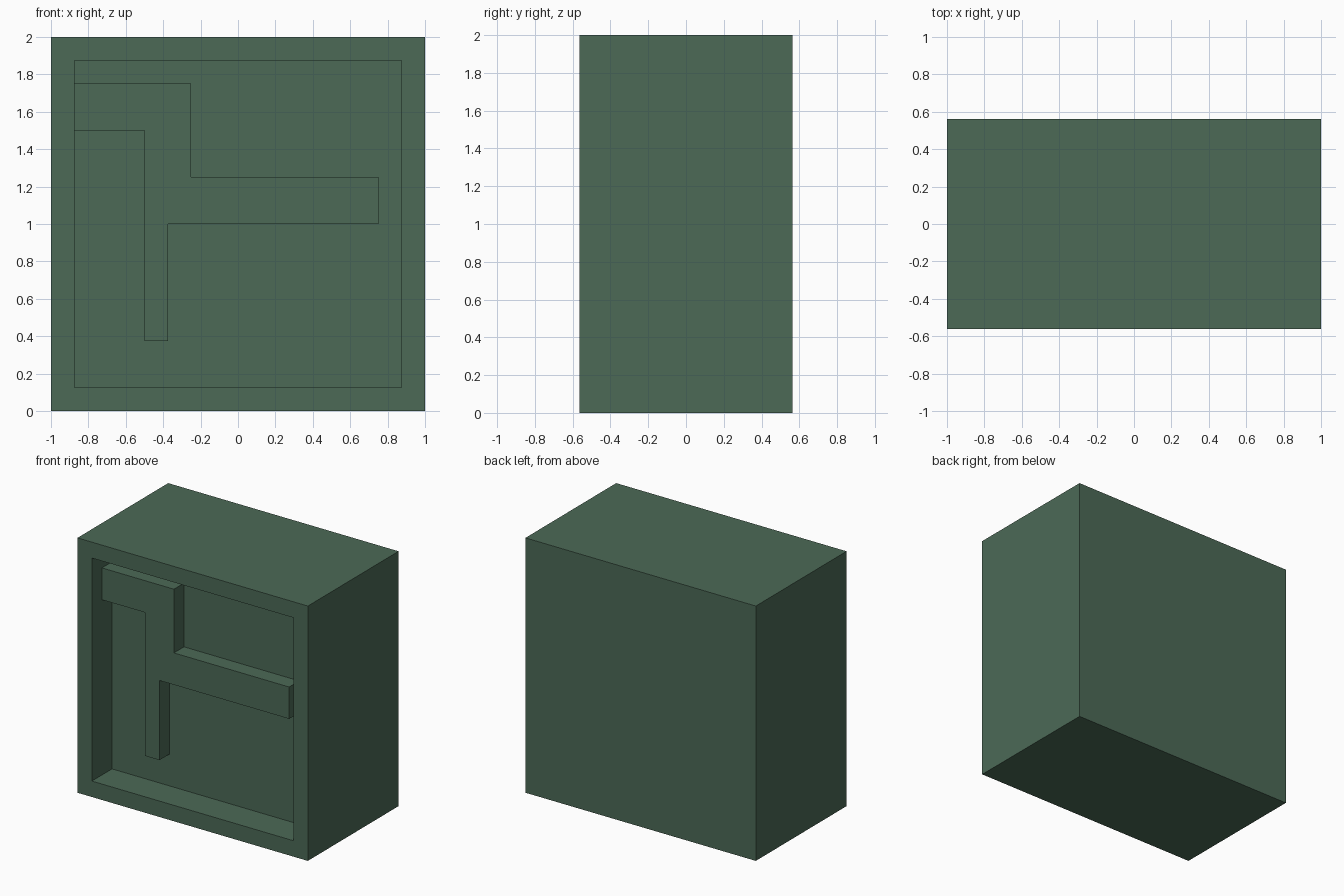
import bpy
import bmesh
from mathutils import Vector

if "Cube" in bpy.data.objects:
    bpy.data.objects.remove(bpy.data.objects["Cube"], do_unlink=True)

HALF_DEPTH = 0.5625
BORDER = 0.125
RECESS = 0.25
RELIEF_HEIGHT = 0.125
EMBED = 0.01

# Single flat colour
green = bpy.data.materials.new("muted green")
green.use_nodes = True
colour = (0.072, 0.143, 0.094, 1.0)
green.diffuse_color = colour
bsdf = green.node_tree.nodes["Principled BSDF"]
bsdf.inputs["Base Color"].default_value = colour
bsdf.inputs["Roughness"].default_value = 0.8


def add_part(name, bm):
    """Turn a bmesh into a flat-shaded coloured object."""
    bmesh.ops.recalc_face_normals(bm, faces=bm.faces)
    mesh = bpy.data.meshes.new(name)
    bm.to_mesh(mesh)
    bm.free()
    mesh.materials.append(green)
    obj = bpy.data.objects.new(name, mesh)
    bpy.context.collection.objects.link(obj)
    return obj


# Block with a framed recess in its front
bm = bmesh.new()
bmesh.ops.create_cube(bm, size=1.0)
bmesh.ops.scale(bm, vec=(2.0, 2 * HALF_DEPTH, 2.0), verts=bm.verts)
bmesh.ops.translate(bm, vec=(0, 0, 1), verts=bm.verts)
bm.normal_update()
front = min(bm.faces, key=lambda f: f.calc_center_median().y)
bmesh.ops.inset_region(bm, faces=[front], thickness=BORDER, use_even_offset=True)
floor = bmesh.ops.extrude_discrete_faces(bm, faces=[front])["faces"][0]
bmesh.ops.translate(bm, vec=(0, RECESS, 0), verts=floor.verts)
add_part("framed_block", bm)

# Branching raised bar, joined to the recess floor and one side wall
wall = -1 + BORDER - EMBED
outline = [(wall, 1.75), (-0.25, 1.75), (-0.25, 1.25), (0.75, 1.25), (0.75, 1.0),
           (-0.375, 1.0), (-0.375, 0.375), (-0.5, 0.375), (-0.5, 1.5), (wall, 1.5)]
bm = bmesh.new()
y_front = -HALF_DEPTH + RECESS - RELIEF_HEIGHT
face = bm.faces.new([bm.verts.new((x, y_front, z)) for x, z in outline])
extruded = bmesh.ops.extrude_face_region(bm, geom=[face], use_keep_orig=True)["geom"]
back = [v for v in extruded if isinstance(v, bmesh.types.BMVert)]
bmesh.ops.translate(bm, vec=Vector((0, RELIEF_HEIGHT + EMBED, 0)), verts=back)
add_part("raised_branching_bar", bm)
